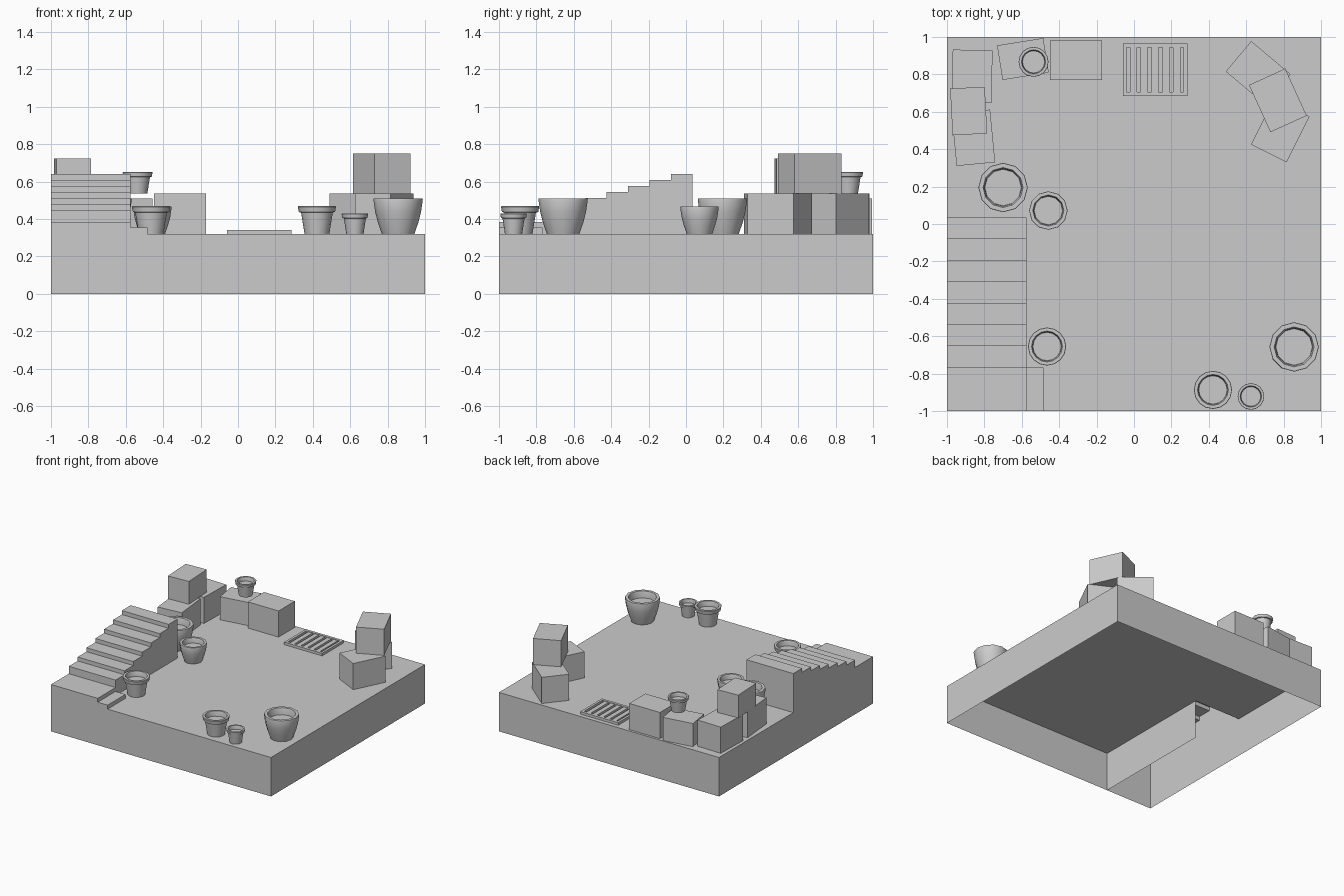
import bpy, bmesh, math
from mathutils import Matrix

if "Cube" in bpy.data.objects:
    bpy.data.objects.remove(bpy.data.objects["Cube"])

FLOOR = 0.32


def make_object(name, bm):
    bmesh.ops.remove_doubles(bm, verts=bm.verts, dist=1e-5)
    bmesh.ops.recalc_face_normals(bm, faces=bm.faces)
    mesh = bpy.data.meshes.new(name)
    bm.to_mesh(mesh)
    bm.free()
    ob = bpy.data.objects.new(name, mesh)
    bpy.context.collection.objects.link(ob)
    return ob


def face(bm, pts):
    bm.faces.new([bm.verts.new(p) for p in pts])


def add_box(bm, cx, cy, sx, sy, z0, z1, angle=0):
    m = (Matrix.Translation((cx, cy, (z0 + z1) / 2))
         @ Matrix.Rotation(math.radians(angle), 4, 'Z')
         @ Matrix.Diagonal((sx, sy, z1 - z0, 1)))
    bmesh.ops.create_cube(bm, size=1, matrix=m)


def box(name, *args):
    bm = bmesh.new()
    add_box(bm, *args)
    return make_object(name, bm)


def lathe(name, x, y, z, profile, sides):
    bm = bmesh.new()
    rings = []
    for r, h in profile:
        rings.append([bm.verts.new((x + r * math.cos(2 * math.pi * i / sides),
                                    y + r * math.sin(2 * math.pi * i / sides),
                                    z + h)) for i in range(sides)])
    for a, b in zip(rings, rings[1:]):
        for i in range(sides):
            j = (i + 1) % sides
            bm.faces.new((a[i], a[j], b[j], b[i]))
    bm.faces.new(rings[0][::-1])
    bm.faces.new(rings[-1])
    ob = make_object(name, bm)
    bpy.context.view_layer.objects.active = ob
    ob.select_set(True)
    bpy.ops.object.shade_smooth_by_angle(angle=math.radians(40))
    ob.select_set(False)


# Open-bottomed base with the stairwell corner left out of the floor
SX, SY = -0.575, 0.035
bm = bmesh.new()
outline = [(SX, -1), (1, -1), (1, 1), (-1, 1), (-1, SY)]
face(bm, [(x, y, FLOOR) for x, y in outline + [(SX, SY)]])
for (x0, y0), (x1, y1) in zip(outline, outline[1:]):
    face(bm, [(x0, y0, 0), (x1, y1, 0), (x1, y1, FLOOR), (x0, y0, FLOOR)])
make_object("base_platform", bm)

# Hollow staircase: landing followed by seven treads
bm = bmesh.new()
profile = [(-1, 0), (-1, 0.385)]
y, z = -0.768, 0.385
for i in range(7):
    profile.append((y, z))
    z = 0.446 + i * 0.0325
    profile.append((y, z))
    y += (SY + 0.768) / 7
profile += [(SY, z), (SY, FLOOR)]
for (y0, z0), (y1, z1) in zip(profile, profile[1:]):
    face(bm, [(-1, y0, z0), (SX, y0, z0), (SX, y1, z1), (-1, y1, z1)])
for x in (-1, SX):
    face(bm, [(x, a, b) for a, b in profile + [(SY, 0)]])
make_object("staircase", bm)
box("side_step", -0.53, -0.884, 0.09, 0.232, FLOOR, 0.353)

# Floor grate: frame, sunken plate and slats
bm = bmesh.new()
gx0, gx1, gy0, gy1 = -0.06, 0.285, 0.685, 0.965
gcx, gcy = (gx0 + gx1) / 2, (gy0 + gy1) / 2
for s in (-1, 1):
    add_box(bm, gcx + s * 0.1625, gcy, 0.02, 0.28, FLOOR, 0.341)
    add_box(bm, gcx, gcy + s * 0.129, 0.305, 0.022, FLOOR, 0.341)
for i in range(5):
    add_box(bm, gcx + (i - 2) * 0.058, gcy, 0.038, 0.236, FLOOR, 0.337)
make_object("floor_grate", bm)

# Crates
TOP = 0.535
crates = [
    (-0.31, 0.875, 0.28, 0.21, FLOOR, TOP, 0),
    (-0.594, 0.882, 0.25, 0.187, FLOOR, 0.51, 9),
    (-0.866, 0.79, 0.213, 0.28, FLOOR, TOP, -1.5),
    (-0.859, 0.461, 0.207, 0.283, FLOOR, TOP, 5.5),
    (-0.884, 0.604, 0.185, 0.25, TOP, 0.722, 3),
    (0.664, 0.808, 0.275, 0.212, FLOOR, TOP, -40),
    (0.782, 0.5, 0.213, 0.274, FLOOR, TOP, -26.5),
    (0.769, 0.661, 0.213, 0.277, TOP, 0.75, 24.5),
]
for i, c in enumerate(crates):
    box(f"crate_{i + 1}", *c)

# Wide rounded planters
for i, (x, y, r, h) in enumerate([(-0.70, 0.195, 0.132, 0.19),
                                  (-0.458, 0.072, 0.103, 0.147),
                                  (0.856, -0.657, 0.132, 0.19)]):
    prof = [(0.66, 0), (0.82, 0.32), (0.93, 0.62), (1.0, 0.96), (0.985, 1),
            (0.81, 1), (0.76, 0.88), (0.74, 0.72)]
    lathe(f"round_planter_{i + 1}", x, y, FLOOR, [(a * r, b * h) for a, b in prof], 12)

# Rimmed flower pots
for i, (x, y, z, r, h) in enumerate([(-0.465, -0.655, FLOOR, 0.102, 0.148),
                                     (0.422, -0.887, FLOOR, 0.102, 0.148),
                                     (0.625, -0.922, FLOOR, 0.071, 0.108),
                                     (-0.537, 0.867, TOP, 0.08, 0.115)]):
    prof = [(0.65, 0), (0.83, 0.77), (0.95, 0.79), (1.0, 0.98), (0.98, 1),
            (0.81, 1), (0.76, 0.88), (0.74, 0.72)]
    lathe(f"flower_pot_{i + 1}", x, y, z, [(a * r, b * h) for a, b in prof], 16)
